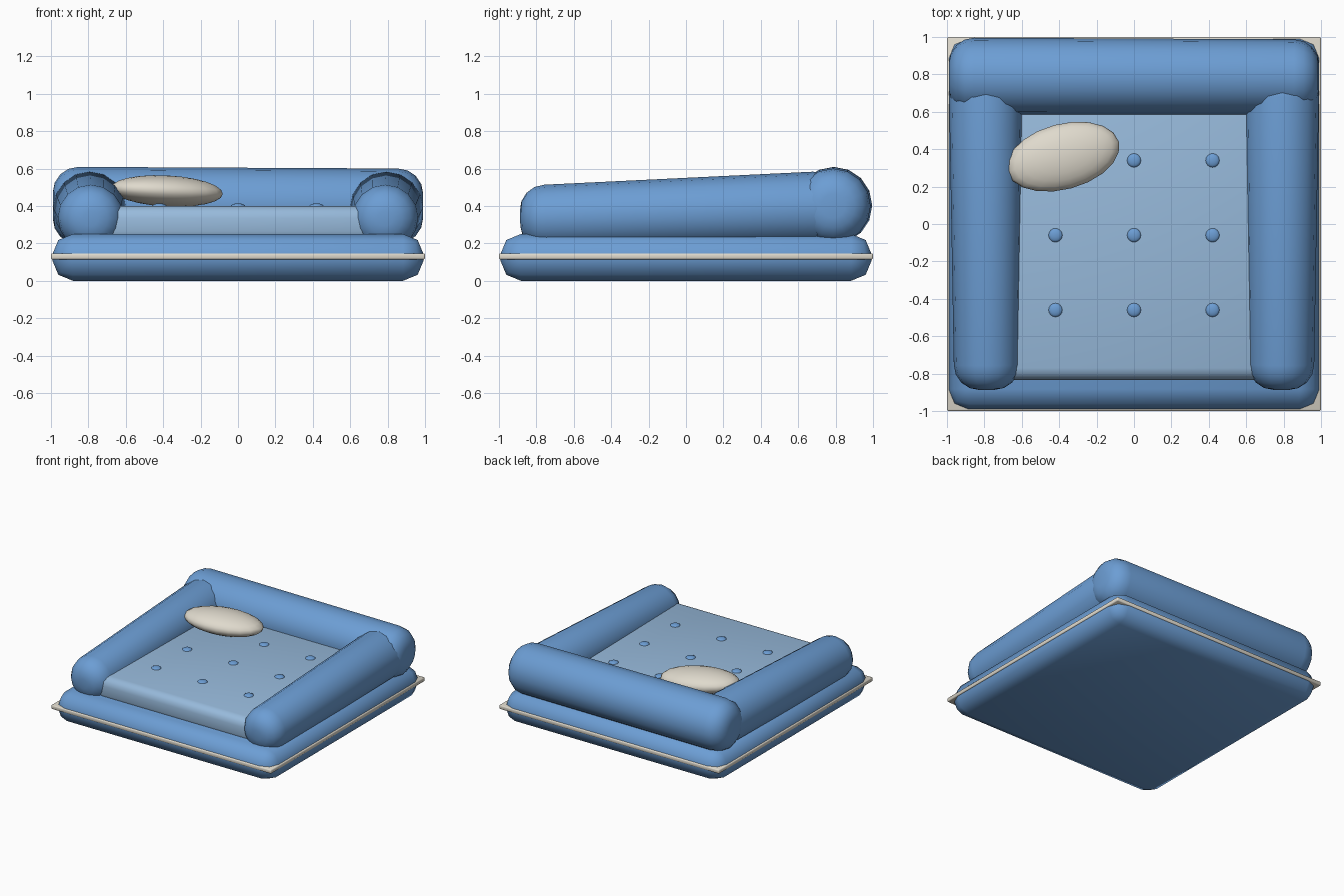
import bpy, bmesh, math
from mathutils import Vector, Matrix

if "Cube" in bpy.data.objects:
    bpy.data.objects.remove(bpy.data.objects["Cube"])


def material(name, rgb):
    m = bpy.data.materials.new(name)
    m.diffuse_color = (*rgb, 1)
    m.use_nodes = True
    m.node_tree.nodes["Principled BSDF"].inputs["Base Color"].default_value = m.diffuse_color
    return m


BLUE = material("blue fabric", (0.15, 0.34, 0.66))
LIGHT = material("light blue fabric", (0.31, 0.49, 0.71))
CREAM = material("cream fabric", (0.74, 0.70, 0.61))


def finish(name, bm, mat):
    bmesh.ops.recalc_face_normals(bm, faces=bm.faces)
    me = bpy.data.meshes.new(name)
    bm.to_mesh(me)
    bm.free()
    me.materials.append(mat)
    ob = bpy.data.objects.new(name, me)
    bpy.context.collection.objects.link(ob)
    bpy.ops.object.select_all(action='DESELECT')
    ob.select_set(True)
    bpy.context.view_layer.objects.active = ob
    bpy.ops.object.shade_smooth_by_angle(angle=math.radians(50))
    return ob


def soft_box(name, lo, hi, radius, segments, mat):
    lo, hi = Vector(lo), Vector(hi)
    bm = bmesh.new()
    size = hi - lo
    bmesh.ops.create_cube(bm, size=1, matrix=Matrix.Translation((lo + hi) / 2) @ Matrix.Diagonal((*size, 1)))
    if radius:
        bmesh.ops.bevel(bm, geom=bm.edges[:], offset=radius, segments=segments,
                        profile=0.5, affect='EDGES')
    return finish(name, bm, mat)


def bolster(name, p0, p1, r0, r1, bevel=0.135, sides=16):
    """Tapered round roll from p0 to p1 with rounded ends."""
    p0, p1 = Vector(p0), Vector(p1)
    axis = p1 - p0
    length = axis.length
    rot = axis.to_track_quat('Z', 'Y')
    steps = [math.radians(a) for a in (0, 22.5, 45, 67.5, 90)]
    prof = [(bevel * (1 - math.cos(a)), r0 - bevel * (1 - math.sin(a))) for a in steps]
    prof += [(length - bevel * (1 - math.cos(a)), r1 - bevel * (1 - math.sin(a))) for a in reversed(steps)]
    bm = bmesh.new()
    rings = []
    for h, r in prof:
        ring = []
        for i in range(sides):
            t = 2 * math.pi * i / sides
            ring.append(bm.verts.new(p0 + rot @ Vector((r * math.cos(t), r * math.sin(t), h))))
        rings.append(ring)
    for a, b in zip(rings, rings[1:]):
        for i in range(sides):
            j = (i + 1) % sides
            bm.faces.new((a[i], a[j], b[j], b[i]))
    bm.faces.new(rings[0])
    bm.faces.new(rings[-1])
    return finish(name, bm, BLUE)


def ellipsoid(name, centre, radii, mat, rot=Matrix.Identity(4), u=16, v=10):
    bm = bmesh.new()
    bmesh.ops.create_uvsphere(bm, u_segments=u, v_segments=v, radius=1,
                              matrix=Matrix.Translation(centre) @ rot @ Matrix.Diagonal((*radii, 1)))
    return finish(name, bm, mat)


# Base mattress and its piping
soft_box("base", (-0.993, -0.993, 0), (0.993, 0.993, 0.25), 0.11, 2, BLUE)
soft_box("piping", (-1, -1, 0.114), (1, 1, 0.147), 0.008, 2, CREAM)

# Inner cushion
soft_box("cushion", (-0.72, -0.835, 0.2), (0.72, 0.7, 0.4), 0.065, 3, LIGHT)

# Surrounding rolls
bolster("back_bolster", (-0.99, 0.79, 0.403), (0.99, 0.787, 0.4), 0.206, 0.2)
for side, s in (("left", -1), ("right", 1)):
    bolster(side + "_bolster", (s * 0.787, -0.887, 0.333), (s * 0.793, 0.82, 0.392), 0.176, 0.196)

# Tufting buttons
for i, x in enumerate((-0.42, 0, 0.42)):
    for j, y in enumerate((-0.46, -0.06, 0.34)):
        ellipsoid(f"button_{i}_{j}", (x, y, 0.4), (0.037, 0.037, 0.014), BLUE, u=16, v=8)

# Small pillow
turn = Matrix.Rotation(math.radians(15), 4, 'Z') @ Matrix.Rotation(math.radians(3), 4, 'Y')
ellipsoid("pillow", (-0.38, 0.36, 0.48), (0.31, 0.175, 0.083), CREAM, turn, 20, 12)
